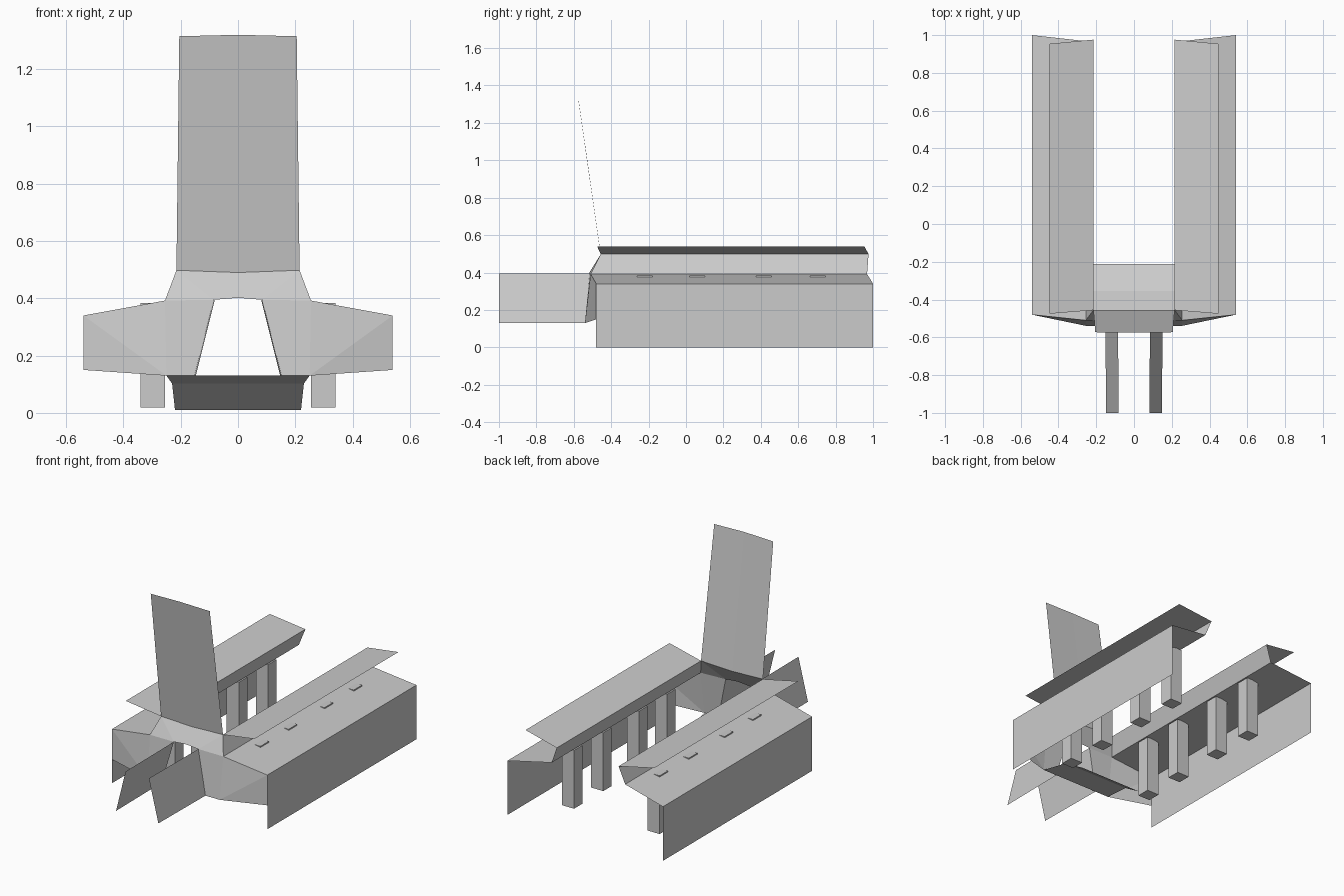
import bpy, bmesh


def sheet(name, verts, faces, mirror=True):
    """Thin flat-shaded panel, optionally mirrored across x = 0."""
    mesh = bpy.data.meshes.new(name)
    mesh.from_pydata(verts, [], faces)
    bm = bmesh.new()
    bm.from_mesh(mesh)
    bmesh.ops.recalc_face_normals(bm, faces=bm.faces)
    bm.to_mesh(mesh)
    bm.free()
    obj = bpy.data.objects.new(name, mesh)
    bpy.context.collection.objects.link(obj)
    if mirror:
        mod = obj.modifiers.new("Mirror", 'MIRROR')
        mod.use_mirror_merge = True
        mod.merge_threshold = 0.0005
    return obj


def box(name, lo, hi):
    """Box between two corners, mirrored across x = 0."""
    (a, b, c), (d, e, f) = lo, hi
    verts = [(x, y, z) for x in (a, d) for y in (b, e) for z in (c, f)]
    faces = [(0, 1, 3, 2), (4, 6, 7, 5), (0, 4, 5, 1),
             (2, 3, 7, 6), (0, 2, 6, 4), (1, 5, 7, 3)]
    return sheet(name, verts, faces)


# Side rail: folded profile of (x, z, front y, rear y)
profile = [(0.54, 0.0, -0.48, 1.0), (0.54, 0.34, -0.48, 1.0),
           (0.255, 0.392, -0.51, 0.968), (0.215, 0.498, -0.456, 0.976),
           (0.447, 0.54, -0.475, 0.954)]
rail = []
for x, z, front, rear in profile:
    rail += [(x, front, z), (x, rear, z)]
sheet("side_rail", rail, [(i, i + 1, i + 3, i + 2) for i in range(0, 8, 2)])

# Posts poking slightly through the rail tops
for y in (-0.22, 0.06, 0.415, 0.705):
    box("rail_post", (0.255, y - 0.042, 0.018), (0.34, y + 0.042, 0.384))

# Angled front panels beside the opening
sheet("front_panel",
      [(0.085, -0.515, 0.395), (0.255, -0.51, 0.392), (0.54, -0.48, 0.34),
       (0.54, -0.48, 0.15), (0.25, -0.54, 0.13), (0.152, -0.54, 0.13)],
      [(0, 1, 4, 5), (1, 2, 4), (2, 3, 4)])

# Bridge above the opening
sheet("front_bridge",
      [(0, -0.515, 0.402), (0.085, -0.515, 0.395), (0.255, -0.51, 0.392),
       (0.215, -0.456, 0.498), (0, -0.456, 0.49)],
      [(0, 1, 3, 4), (1, 2, 3)])

# Tall upright panel
sheet("back_panel",
      [(0, -0.456, 0.49), (0.215, -0.456, 0.498),
       (0.205, -0.573, 1.315), (0, -0.575, 1.32)], [(0, 1, 2, 3)])

# Leaning fins projecting forward
sheet("front_fin",
      [(0.085, -0.515, 0.395), (0.152, -0.54, 0.13),
       (0.147, -1.0, 0.13), (0.081, -1.0, 0.395)], [(0, 1, 2, 3)])

# Sloping floor scoop under the opening
sheet("floor_scoop",
      [(-0.25, -0.54, 0.13), (0.25, -0.54, 0.13), (0.23, -0.355, 0.102),
       (-0.23, -0.355, 0.102), (-0.22, -0.212, 0.01), (0.22, -0.212, 0.01)],
      [(0, 1, 2, 3), (3, 2, 5, 4)], mirror=False)
